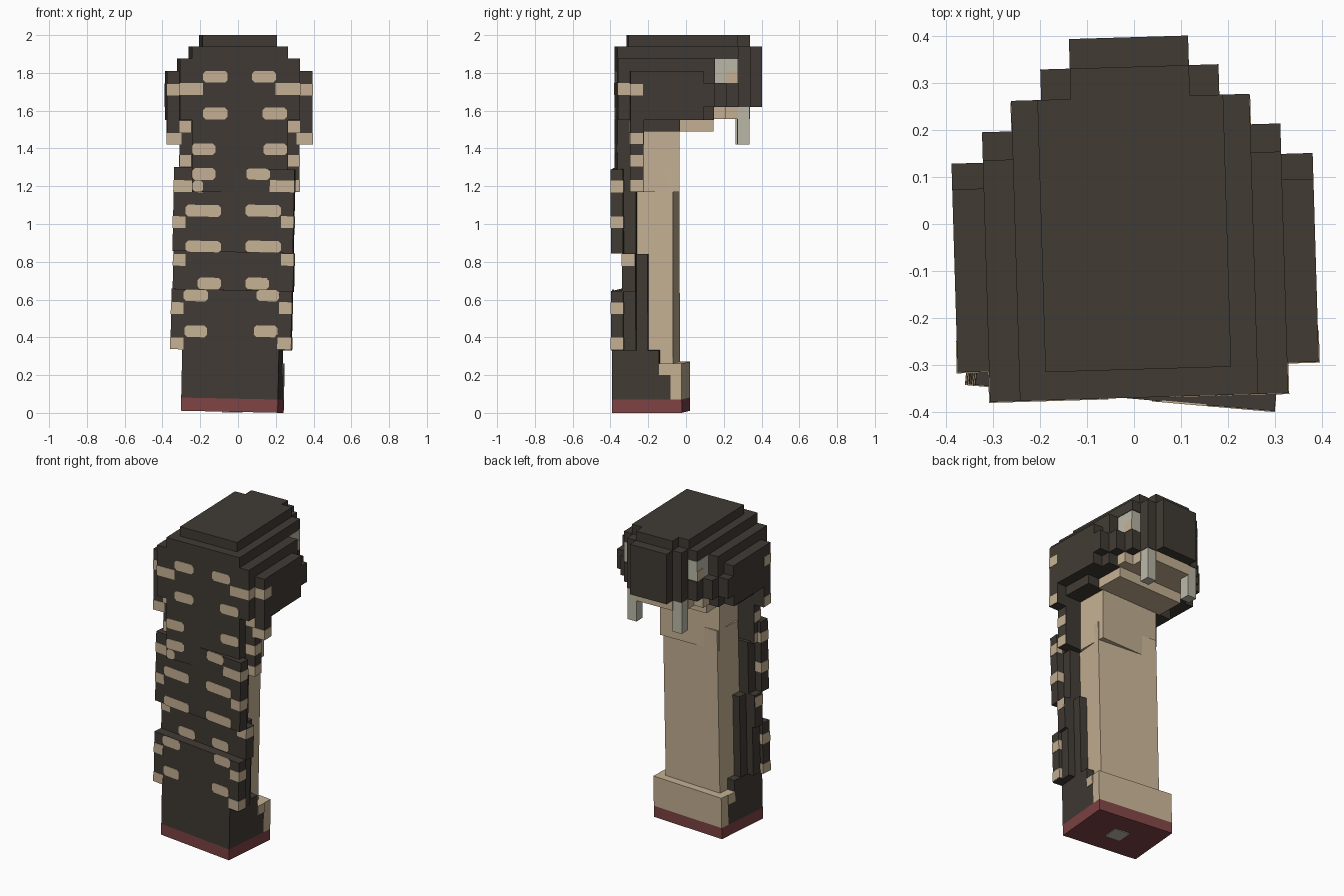
import bpy, bmesh, math
from mathutils import Matrix, Vector

if "Cube" in bpy.data.objects:
    bpy.data.objects.remove(bpy.data.objects["Cube"])


def material(name, rgb):
    m = bpy.data.materials.new(name)
    m.diffuse_color = (*rgb, 1)
    m.use_nodes = True
    m.node_tree.nodes["Principled BSDF"].inputs["Base Color"].default_value = m.diffuse_color
    return m


DARK = material("dark brown", (0.052, 0.043, 0.034))
TAN = material("sandy tan", (0.56, 0.44, 0.295))
RED = material("dull red", (0.21, 0.056, 0.058))
GREY = material("pale grey", (0.49, 0.48, 0.39))

# Lower body leans and twists slightly; the head is turned the other way
BODY = (Matrix.Translation((-0.014, 0, 0.006))
        @ Matrix.Rotation(math.radians(-5), 4, 'Z')
        @ Matrix.Rotation(math.radians(1.2), 4, 'Y'))
HEAD = Matrix.Rotation(math.radians(1.7), 4, 'Z')


def build(name, boxes, mat, frame, cut=0):
    """Boxes are (x0, x1, y0, y1, z0, z1); cut bevels the corners seen from the -y side."""
    bm = bmesh.new()
    for x0, x1, y0, y1, z0, z1 in boxes:
        m = (Matrix.Translation(((x0 + x1) / 2, (y0 + y1) / 2, (z0 + z1) / 2))
             @ Matrix.Diagonal((x1 - x0, y1 - y0, z1 - z0, 1)))
        bmesh.ops.create_cube(bm, size=1, matrix=m)
    if cut:
        edges = [e for e in bm.edges
                 if abs((e.verts[0].co - e.verts[1].co).normalized().y) > 0.9]
        bmesh.ops.bevel(bm, geom=edges, offset=cut, segments=1, affect='EDGES')
    bm.transform(frame)
    me = bpy.data.meshes.new(name)
    bm.to_mesh(me)
    bm.free()
    me.materials.append(mat)
    ob = bpy.data.objects.new(name, me)
    bpy.context.collection.objects.link(ob)
    return ob


def sym(w, y0, y1, z0, z1):
    return (-w, w, y0, y1, z0, z1)


def pair(x0, x1, y0, y1, z0, z1):
    return [(x0, x1, y0, y1, z0, z1), (-x1, -x0, y0, y1, z0, z1)]


# Base
build("base_sole", [sym(.257, -.37, 0, 0, .07)], RED, BODY)
build("sole_plate", [(-.05, .05, -.235, -.135, -.004, .002)], GREY, BODY)
build("base_back", [sym(.257, -.37, -.06, .07, .2), sym(.257, -.37, -.12, .2, .33)], DARK, BODY)
build("base_front", [sym(.257, -.06, 0, .07, .26), sym(.262, -.12, -.06, .2, .26)], TAN, BODY)

# Belly column
build("belly_lower", [sym(.205, -.24, -.05, .26, 1.29)], TAN, BODY)
build("belly_upper", [sym(.205, -.24, -.04, 1.17, 1.52)], TAN, HEAD)

# Dark back segments
build("back_spine", [sym(.255, -.305, -.18, .33, .84), sym(.275, -.305, -.24, .84, 1.17)], DARK, BODY)
build("back_segment_lower", [sym(.32, -.37, -.305, .33, .645), sym(.3, -.305, -.24, .33, .645)], DARK, BODY)
build("back_segment_middle", [sym(.32, -.31, -.24, .64, .845)], DARK, BODY)
build("back_segment_upper", [sym(.32, -.37, -.305, .845, 1.29)], DARK, BODY)
build("neck_segment", [sym(.254, -.37, -.3, 1.17, 1.55), sym(.318, -.305, -.235, 1.17, 1.55)], DARK, HEAD)
build("hood_flaps", pair(.3, .385, -.305, -.235, 1.42, 1.56), DARK, HEAD)

# Head: stacked layers, each a stepped outline of (half width, back y, front y)
layers = [
    (1.49, 1.55, [(.318, -.305, -.04), (.254, -.37, -.04)]),
    (1.55, 1.62, [(.385, -.305, .08), (.318, -.37, .14)]),
    (1.62, 1.745, [(.385, -.305, .14), (.318, -.37, .205), (.254, -.37, .27),
                   (.19, -.37, .335), (.127, -.37, .398)]),
    (1.745, 1.81, [(.385, -.305, .085), (.318, -.37, .145), (.25, -.37, .265),
                   (.19, -.37, .335), (.127, -.37, .398)]),
    (1.81, 1.875, [(.318, -.37, .145), (.25, -.37, .265), (.19, -.37, .335), (.127, -.37, .398)]),
    (1.875, 1.94, [(.254, -.37, .27), (.19, -.37, .335), (.127, -.37, .398)]),
    (1.94, 2.0, [(.198, -.31, .27), (.127, -.31, .335)]),
]
build("head", [sym(w, y0, y1, z0, z1) for z0, z1, steps in layers for w, y0, y1 in steps], DARK, HEAD)

# Jaw, fangs and eyes
build("jaw", [sym(.254, .0, .205, 1.555, 1.625), sym(.19, .0, .27, 1.555, 1.625),
              sym(.127, .0, .335, 1.555, 1.625), sym(.235, -.05, .14, 1.49, 1.56)], TAN, HEAD)
build("fangs", pair(.125, .188, .267, .331, 1.42, 1.63), GREY, HEAD)
build("eyes", pair(.245, .253, .145, .267, 1.747, 1.873)
      + pair(.19, .253, .261, .268, 1.747, 1.873), GREY, HEAD)
build("pupils", pair(.249, .2555, .205, .267, 1.747, 1.81), TAN, HEAD)

# Spots on the back: (centre height, left outer/inner x, right inner/outer x)
P = 0.002


def spots(name, rows, front, frame, edge=0, depth=.065):
    boxes = []
    for z, *xs in rows:
        for x0, x1 in zip(xs[::2], xs[1::2]):
            # Move the measured position into the local frame
            c = frame.inverted() @ Vector(((x0 + x1) / 2, front, z))
            h = (x1 - x0) / 2
            a, b = c.x - h, c.x + h
            lz = z + math.tan(math.radians(1.2)) * c.x * (frame is BODY)
            lz = z if frame is HEAD else c.z
            if edge:  # wrap around the outer corner
                a, b = (-edge - P, b) if c.x < 0 else (a, edge + P)
            boxes.append((a, b, front - P, front + (depth + P if edge else P),
                          lz - .031, lz + .031))
    build(name, boxes, TAN, frame, 0 if edge else .014)


spots("head_spots", [(1.78, -.185, -.055, .075, .2), (1.585, -.185, -.055, .13, .26),
                     (1.395, -.245, -.12, .135, .26), (1.265, -.245, -.12),
                     (1.2, -.24, -.185)], -.37, HEAD)
spots("head_edge_spots", [(1.715, -.37, -.185, .2, .385)], -.37, HEAD, .318)
spots("head_side_spots", [(1.71, -.38, -.31, .31, .38)], -.305, HEAD, .385)
spots("hood_edge_spots", [(1.452, -.38, -.3, .31, .38)], -.305, HEAD, .385)
spots("hood_inner_spots", [(1.515, -.31, -.25, .26, .32)], -.305, HEAD, .318)
spots("neck_edge_spots", [(1.335, -.31, -.25, .25, .32), (1.202, -.31, -.25, .25, .32)],
      -.305, HEAD, .318)
spots("body_spots", [(1.265, .045, .17), (1.07, -.28, -.09, .04, .23),
                     (.88, -.28, -.09, .04, .23), (.622, -.29, -.16, .1, .22),
                     (.432, -.285, -.165, .085, .21)], -.37, BODY)
spots("body_edge_spots", [(1.2, -.33, -.185, .17, .3), (1.01, -.345, -.28, .23, .295),
                          (.555, -.355, -.29, .22, .285), (.368, -.355, -.29, .21, .285)],
      -.37, BODY, .32)
spots("middle_spots", [(.685, -.215, -.09, .04, .165)], -.31, BODY)
spots("middle_edge_spots", [(.81, -.345, -.28, .23, .295)], -.31, BODY, .32)
